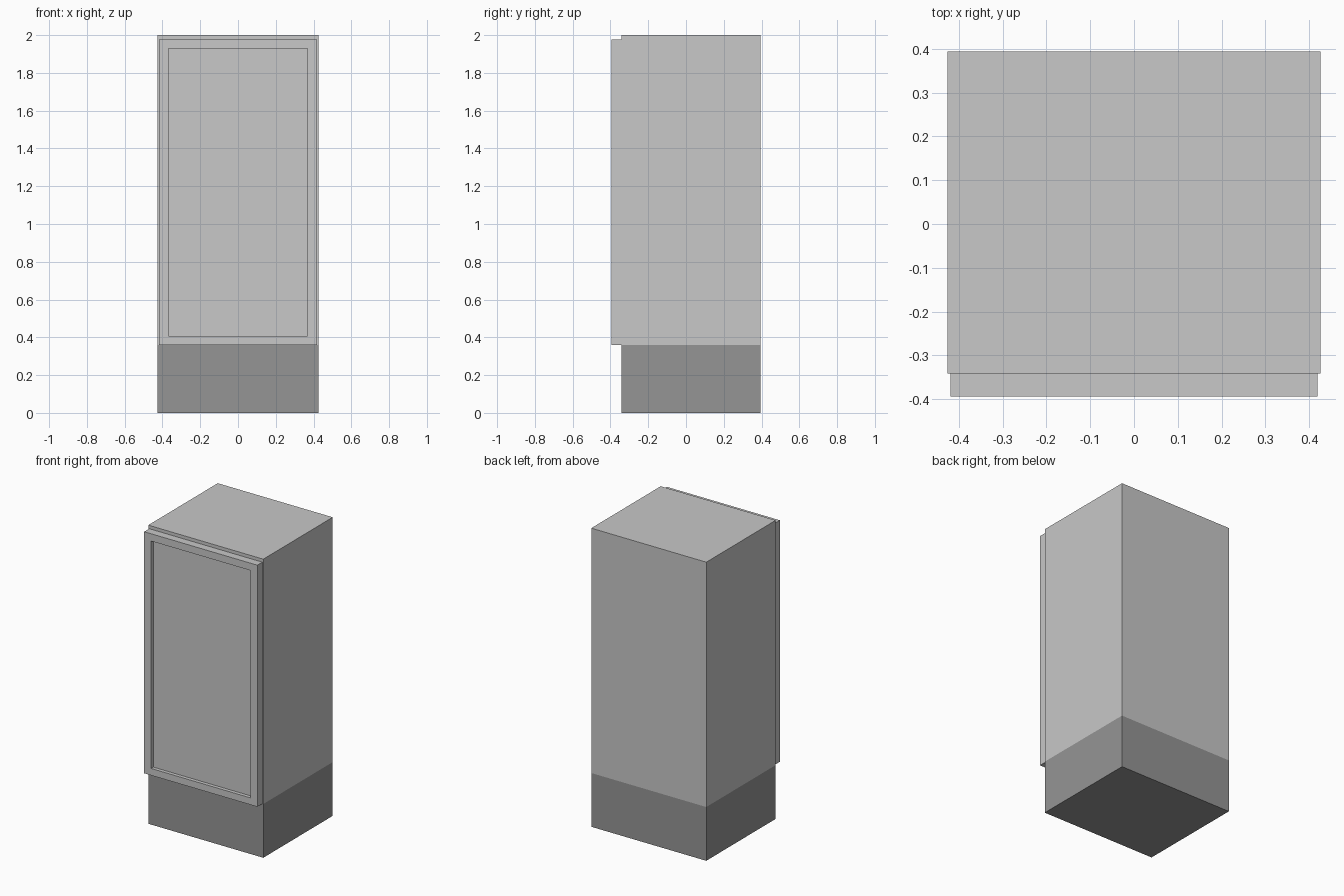
import bpy, bmesh

if "Cube" in bpy.data.objects:
    bpy.data.objects.remove(bpy.data.objects["Cube"])


def material(name, v):
    m = bpy.data.materials.new(name)
    m.diffuse_color = (v, v, v, 1)
    m.use_nodes = True
    m.node_tree.nodes["Principled BSDF"].inputs["Base Color"].default_value = m.diffuse_color
    return m


light = material("light grey", 0.58)
dark = material("dark grey", 0.30)


def box_mesh(x0, x1, y0, y1, z0, z1):
    bm = bmesh.new()
    bmesh.ops.create_cube(bm, size=1)
    for v in bm.verts:
        v.co = (x1 if v.co.x > 0 else x0,
                y1 if v.co.y > 0 else y0,
                z1 if v.co.z > 0 else z0)
    return bm


def finish(bm, name, mats):
    bmesh.ops.recalc_face_normals(bm, faces=bm.faces)
    me = bpy.data.meshes.new(name)
    bm.to_mesh(me)
    bm.free()
    for m in mats:
        me.materials.append(m)
    ob = bpy.data.objects.new(name, me)
    bpy.context.collection.objects.link(ob)
    return ob


BASE_TOP = 0.36
FRONT = -0.341

# Cabinet body, cut at the base line so the lower part is dark
bm = box_mesh(-0.426, 0.426, FRONT, 0.394, 0, 2)
bmesh.ops.bisect_plane(bm, geom=bm.verts[:] + bm.edges[:] + bm.faces[:],
                       plane_co=(0, 0, BASE_TOP), plane_no=(0, 0, 1))
for f in bm.faces:
    f.material_index = int(f.calc_center_median().z < BASE_TOP)
finish(bm, "cabinet_body", [light, dark])

# Door with a recessed panel
bm = box_mesh(-0.419, 0.419, -0.394, FRONT, BASE_TOP, 1.978)
bm.normal_update()
front = min(bm.faces, key=lambda f: f.calc_center_median().y)
bmesh.ops.inset_region(bm, faces=[front], thickness=0.05)
# Second, zero-width inset supplies the recess walls
bmesh.ops.inset_region(bm, faces=[front], thickness=0)
for v in front.verts:
    v.co.x = 0.368 if v.co.x > 0 else -0.368
    v.co.z = 1.929 if v.co.z > 1 else 0.406
rim = {v for e in front.edges for f in e.link_faces if f is not front
       for v in f.verts} - set(front.verts)
for v in rim:
    v.co.x = 0.368 if v.co.x > 0 else -0.368
    v.co.z = 1.929 if v.co.z > 1 else 0.406
for v in front.verts:
    v.co.y += 0.024
finish(bm, "door", [light])
